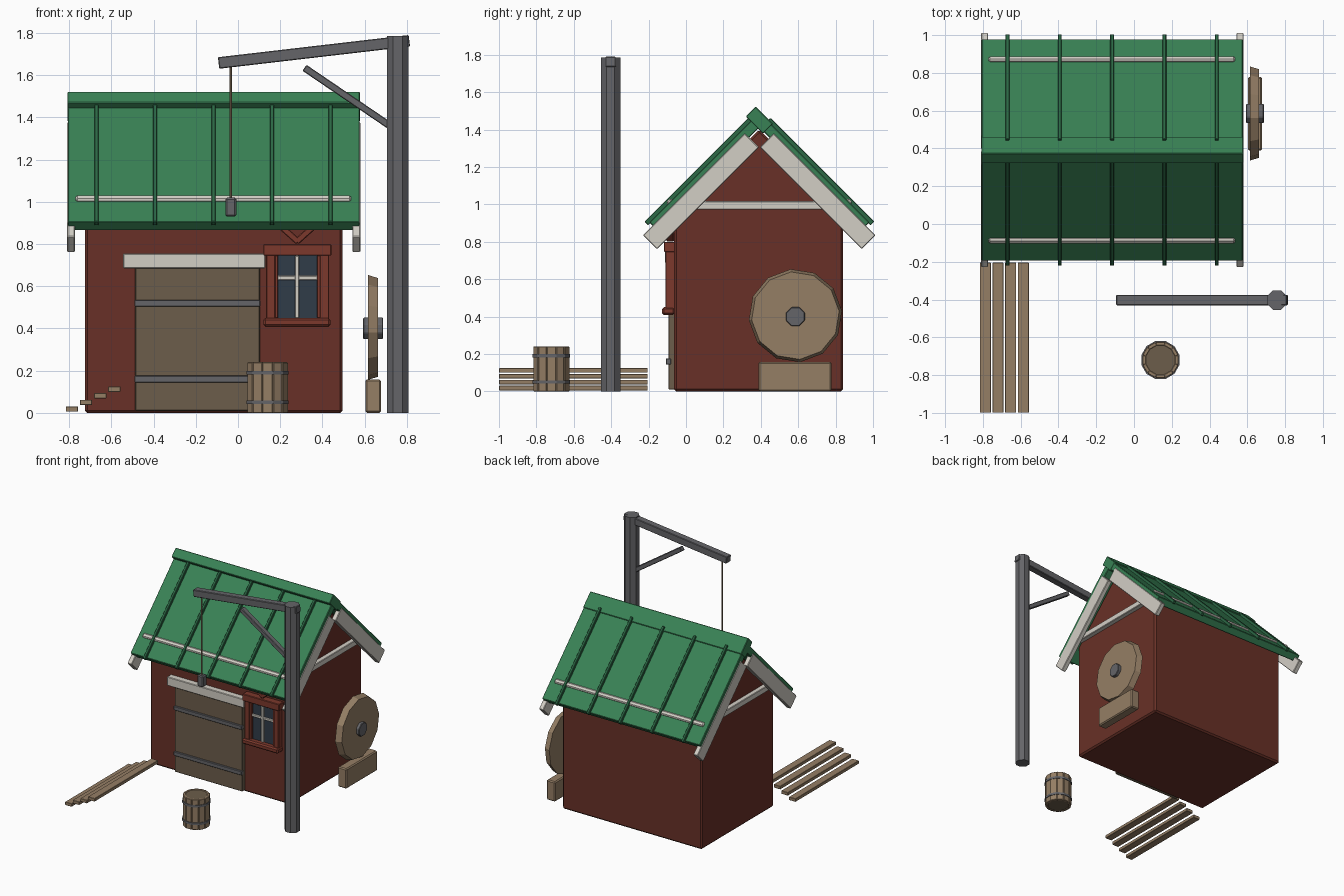
import bpy, bmesh
from math import radians, pi, cos, sin, atan2, hypot
from mathutils import Matrix, Euler

if "Cube" in bpy.data.objects:
    bpy.data.objects.remove(bpy.data.objects["Cube"])


def mat(name, r, g, b):
    m = bpy.data.materials.new(name)
    m.diffuse_color = (r, g, b, 1)
    m.use_nodes = True
    m.node_tree.nodes["Principled BSDF"].inputs["Base Color"].default_value = m.diffuse_color
    return m


RED = mat("red_wall", 0.14, 0.03, 0.02)
TRIM = mat("red_trim", 0.20, 0.04, 0.025)
GREEN = mat("green_roof", 0.04, 0.22, 0.09)
DGREEN = mat("green_rib", 0.025, 0.14, 0.06)
WHITE = mat("white_paint", 0.65, 0.62, 0.56)
WOOD = mat("wood", 0.30, 0.21, 0.13)
DOOR = mat("door_wood", 0.15, 0.11, 0.07)
IRON = mat("iron", 0.13, 0.13, 0.14)
GLASS = mat("glass", 0.03, 0.045, 0.065)


def finish(name, bm, m, bevel=0.0):
    if bevel:
        bmesh.ops.bevel(bm, geom=bm.edges[:], offset=bevel, segments=1, affect='EDGES')
    bmesh.ops.recalc_face_normals(bm, faces=bm.faces)
    me = bpy.data.meshes.new(name)
    bm.to_mesh(me)
    bm.free()
    me.materials.append(m)
    ob = bpy.data.objects.new(name, me)
    bpy.context.collection.objects.link(ob)
    return ob


def box(name, c, s, m, rot=(0, 0, 0), bevel=0.004):
    bm = bmesh.new()
    bmesh.ops.create_cube(bm, size=1, matrix=Matrix.Diagonal((*s, 1)))
    ob = finish(name, bm, m, bevel)
    ob.location = c
    ob.rotation_euler = [radians(a) for a in rot]
    return ob


def span(name, x, y, z, m, bevel=0.004):
    """Box given by its (min, max) range on each axis."""
    r = (x, y, z)
    return box(name, [(a + b) / 2 for a, b in r], [b - a for a, b in r], m, bevel=bevel)


def cyl(name, c, r1, r2, h, n, m, rot=(0, 0, 0), spin=0.0, bevel=0.0):
    bm = bmesh.new()
    bmesh.ops.create_cone(bm, cap_ends=True, segments=n, radius1=r1, radius2=r2, depth=h,
                          matrix=Matrix.Rotation(spin, 4, 'Z'))
    ob = finish(name, bm, m, bevel)
    ob.location = c
    ob.rotation_euler = [radians(a) for a in rot]
    return ob


def beam(name, a, b, y, h, w, m):
    """Square beam between two (x, z) points."""
    dx, dz = b[0] - a[0], b[1] - a[1]
    ob = box(name, ((a[0] + b[0]) / 2, y, (a[1] + b[1]) / 2), (hypot(dx, dz), w, h), m)
    ob.rotation_euler = (0, -atan2(dz, dx), 0)
    return ob


# House body with gables
CX, CY = -0.115, 0.392
bm = bmesh.new()
prof = [(-0.064, 0), (0.84, 0), (0.84, 0.95), (CY, 1.40), (-0.064, 0.95)]
f = bm.faces.new([bm.verts.new((-0.726, y, z)) for y, z in prof])
ext = bmesh.ops.extrude_face_region(bm, geom=[f])
bmesh.ops.translate(bm, vec=(1.222, 0, 0),
                    verts=[v for v in ext["geom"] if isinstance(v, bmesh.types.BMVert)])
finish("house_body", bm, RED, 0.012)

# Roof: two mirrored slopes with slab, ribs, snow bar and barge boards
for side, tag in ((1, "front"), (-1, "back")):
    def at(y):
        return CY + side * (y - CY)
    tilt = (45 * side, 0, 0)
    box(f"roof_slab_{tag}", (CX, at(0.112), 1.172), (1.383, 0.815, 0.057), GREEN, tilt)
    for i in range(5):
        box(f"roof_rib_{tag}_{i}", (-0.67 + 0.277 * i, at(0.065), 1.175),
            (0.02, 0.785, 0.028), DGREEN, tilt, 0.003)
    box(f"snow_bar_{tag}", (-0.117, at(-0.083), 1.01), (1.305, 0.034, 0.036), WHITE, tilt, 0.008)
    for x, end in ((0.561, "right"), (-0.791, "left")):
        box(f"barge_board_{tag}_{end}", (x, at(0.08), 1.07), (0.038, 0.77, 0.105), WHITE, tilt)
box("ridge_cap", (CX, CY, 1.45), (1.387, 0.13, 0.075), GREEN, (-45, 0, 0))

# Tie beams across the gables
for x, end in ((0.51, "right"), (-0.74, "left")):
    box(f"tie_beam_{end}", (x, CY, 0.995), (0.045, 0.84, 0.045), WHITE)

# Sliding door with straps and track
span("door", (-0.488, 0.104), (-0.094, -0.06), (0.01, 0.72), DOOR)
for i, z in enumerate((0.16, 0.52)):
    span(f"door_strap_{i}", (-0.49, 0.106), (-0.108, -0.08), (z - 0.016, z + 0.016), IRON, 0.003)
span("door_track", (-0.545, 0.13), (-0.112, -0.06), (0.685, 0.755), WHITE)

# Window
span("window_pane", (0.16, 0.40), (-0.085, -0.06), (0.44, 0.75), GLASS, 0)
for i, x in enumerate((0.155, 0.41)):
    span(f"window_jamb_{i}", (x - 0.022, x + 0.022), (-0.11, -0.06), (0.44, 0.76), TRIM)
span("window_lintel", (0.12, 0.442), (-0.118, -0.06), (0.745, 0.80), TRIM)
span("window_sill", (0.12, 0.438), (-0.128, -0.06), (0.408, 0.45), TRIM, 0.01)
for i, x in enumerate((0.182, 0.383)):
    span(f"window_sash_{i}", (x - 0.008, x + 0.008), (-0.1, -0.07), (0.45, 0.745), TRIM, 0.002)
span("window_mullion", (0.27, 0.29), (-0.098, -0.07), (0.45, 0.745), WHITE, 0.003)
span("window_crossbar", (0.18, 0.385), (-0.096, -0.07), (0.63, 0.65), WHITE, 0.003)
for s in (-1, 1):
    box(f"window_bracket_{s}", (0.281 + 0.04 * s, -0.085, 0.85), (0.12, 0.04, 0.03), TRIM,
        (0, -42 * s, 0))

# Grindstone beside the house
cyl("grindstone", (0.639, 0.585, 0.405), 0.25, 0.235, 0.048, 12, WOOD, (0, 90, 0), 0.1)
cyl("grindstone_hub", (0.64, 0.585, 0.40), 0.055, 0.055, 0.095, 8, IRON, (0, 90, 0), pi / 8, 0.004)
span("grindstone_base", (0.603, 0.678), (0.388, 0.778), (0, 0.158), WOOD, 0.008)

# Crane
Y = -0.403
cyl("crane_post", (0.757, Y, 0.893), 0.056, 0.056, 1.786, 8, IRON, spin=pi / 8)
beam("crane_arm", (-0.092, 1.658), (0.812, 1.763), Y, 0.055, 0.055, IRON)
beam("crane_brace", (0.315, 1.635), (0.757, 1.335), Y, 0.034, 0.04, IRON)
cyl("crane_rope", (-0.034, Y, 1.32), 0.006, 0.006, 0.64, 8, WOOD)
box("crane_weight", (-0.034, Y, 0.975), (0.052, 0.052, 0.09), IRON, bevel=0.008)

# Barrel: core, staves, hoops, lid
BX, BY = 0.14, -0.72
cyl("barrel_lid", (BX, BY, 0.12), 0.09, 0.09, 0.235, 12, DOOR)
for i in range(12):
    a = 2 * pi * i / 12
    st = box(f"barrel_stave_{i}", (BX + 0.086 * cos(a), BY + 0.086 * sin(a), 0.12),
             (0.02, 0.048, 0.24), WOOD, bevel=0.003)
    st.rotation_euler = (0, 0, a)
for k, z in enumerate((0.05, 0.19)):
    bm = bmesh.new()
    rings = [[bm.verts.new((r * cos(2 * pi * j / 12 + pi / 12), r * sin(2 * pi * j / 12 + pi / 12), h))
              for j in range(12)]
             for r, h in ((0.09, -0.009), (0.104, -0.009), (0.104, 0.009), (0.09, 0.009))]
    for q in range(4):
        u, v = rings[q], rings[(q + 1) % 4]
        for j in range(12):
            n = (j + 1) % 12
            bm.faces.new((u[j], u[n], v[n], v[j]))
    finish(f"barrel_hoop_{k}", bm, IRON).location = (BX, BY, z)

# Stepped planks
for i in range(4):
    box(f"plank_{i}", (-0.787 + 0.067 * i, -0.602, 0.018 + 0.0315 * i), (0.058, 0.794, 0.025), WOOD,
        bevel=0.002)
